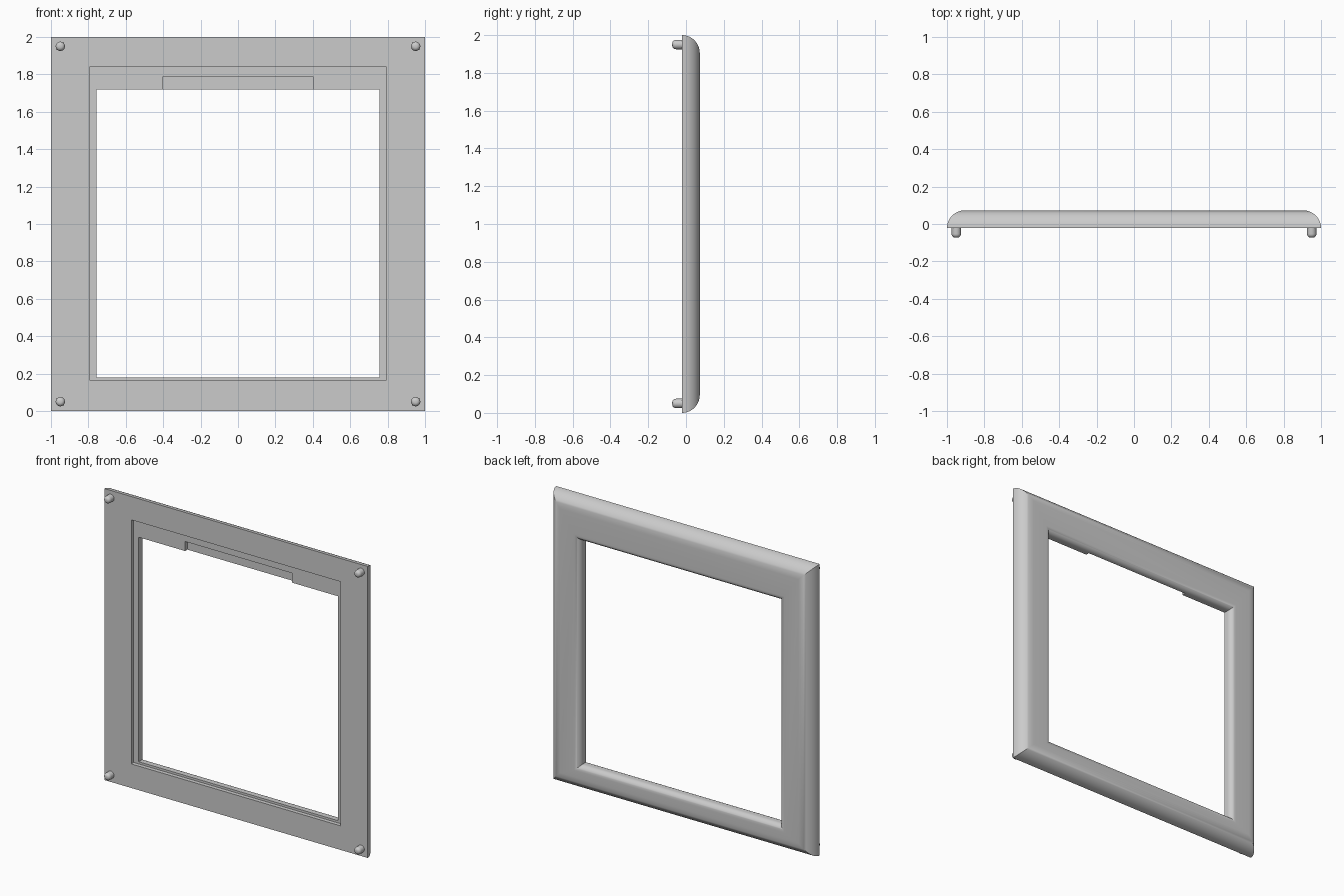
import bpy
import bmesh
from math import sin, cos, pi, radians
from mathutils import Matrix

if "Cube" in bpy.data.objects:
    bpy.data.objects.remove(bpy.data.objects["Cube"], do_unlink=True)

grey = bpy.data.materials.new("light_grey")
grey.use_nodes = True
grey.diffuse_color = (0.6, 0.6, 0.6, 1)
grey.node_tree.nodes["Principled BSDF"].inputs["Base Color"].default_value = (0.6, 0.6, 0.6, 1)

FRONT, BACK = -0.022, 0.073      # front and back planes of the frame
LIP = 0.005                      # front plane of the inner lip


def make_object(name, bm):
    bmesh.ops.recalc_face_normals(bm, faces=bm.faces)
    mesh = bpy.data.meshes.new(name)
    bm.to_mesh(mesh)
    bm.free()
    mesh.materials.append(grey)
    obj = bpy.data.objects.new(name, mesh)
    bpy.context.collection.objects.link(obj)
    return obj


def activate(obj):
    bpy.ops.object.select_all(action='DESELECT')
    obj.select_set(True)
    bpy.context.view_layer.objects.active = obj


def smooth(obj):
    activate(obj)
    bpy.ops.object.shade_smooth_by_angle(angle=radians(30))


def rectangle(half, bottom, top, y, grow=0):
    h, b, t = half + grow, bottom - grow, top + grow
    return [(-h, y, b), (h, y, b), (h, y, t), (-h, y, t)]


# Frame cross-section as a loop of nested rectangles
outer_r, inner_r, steps = 0.095, 0.04, 12
opening = (0.757, 0.18, 1.72)
recess = (0.795, 0.165, 1.84)
rings = []
for i in range(steps + 1):       # rounded outer rim
    a = i / steps * pi / 2
    rings.append(rectangle(1, 0, 2, FRONT + outer_r * sin(a), -outer_r * (1 - cos(a))))
for i in range(steps + 1):       # rounded inner rim
    a = i / steps * pi / 2
    rings.append(rectangle(*opening, BACK - inner_r * (1 - cos(a)), inner_r * (1 - sin(a))))
rings += [rectangle(*opening, LIP), rectangle(*recess, LIP), rectangle(*recess, FRONT)]

bm = bmesh.new()
loops = [[bm.verts.new(p) for p in ring] for ring in rings]
for i, loop in enumerate(loops):
    following = loops[(i + 1) % len(loops)]
    for j in range(4):
        k = (j + 1) % 4
        bm.faces.new((loop[j], loop[k], following[k], following[j]))
frame = make_object("frame", bm)

# Shallow pocket in the top lip
bm = bmesh.new()
bmesh.ops.create_cube(bm, size=1, matrix=Matrix.Translation((0, -0.01, 1.7375))
                      @ Matrix.Diagonal((0.81, 0.08, 0.095, 1)))
cutter = make_object("pocket_cutter", bm)
cutter.hide_render = True
cut = frame.modifiers.new("pocket", 'BOOLEAN')
cut.object = cutter
cut.operation = 'DIFFERENCE'
cut.solver = 'EXACT'
activate(frame)
bpy.ops.object.modifier_apply(modifier=cut.name)
bpy.data.objects.remove(cutter, do_unlink=True)
smooth(frame)

# Round-tipped locating pegs in the four corners
profile = [(0.025, -0.01), (0.025, -0.053)]
for i in range(1, 7):
    a = i / 6 * pi / 2
    profile.append((0.005 + 0.02 * cos(a), -0.053 - 0.02 * sin(a)))
profile.append((0, -0.073))
for side, x in (("left", 0.95), ("right", -0.95)):
    for level, z in (("lower", 0.05), ("upper", 1.95)):
        bm = bmesh.new()
        points = [bm.verts.new((x + r, y, z)) for r, y in profile]
        edges = [bm.edges.new(pair) for pair in zip(points, points[1:])]
        bmesh.ops.spin(bm, geom=points + edges, cent=(x, 0, z), axis=(0, 1, 0),
                       angle=2 * pi, steps=24)
        bmesh.ops.remove_doubles(bm, verts=bm.verts, dist=0.0001)
        peg = make_object(f"{level}_{side}_peg", bm)
        # Face the open-ended shell outward
        bm = bmesh.new()
        bm.from_mesh(peg.data)
        tip = min(bm.faces, key=lambda f: f.calc_center_median().y)
        if tip.normal.y > 0:
            bmesh.ops.reverse_faces(bm, faces=bm.faces)
        bm.to_mesh(peg.data)
        bm.free()
        smooth(peg)
